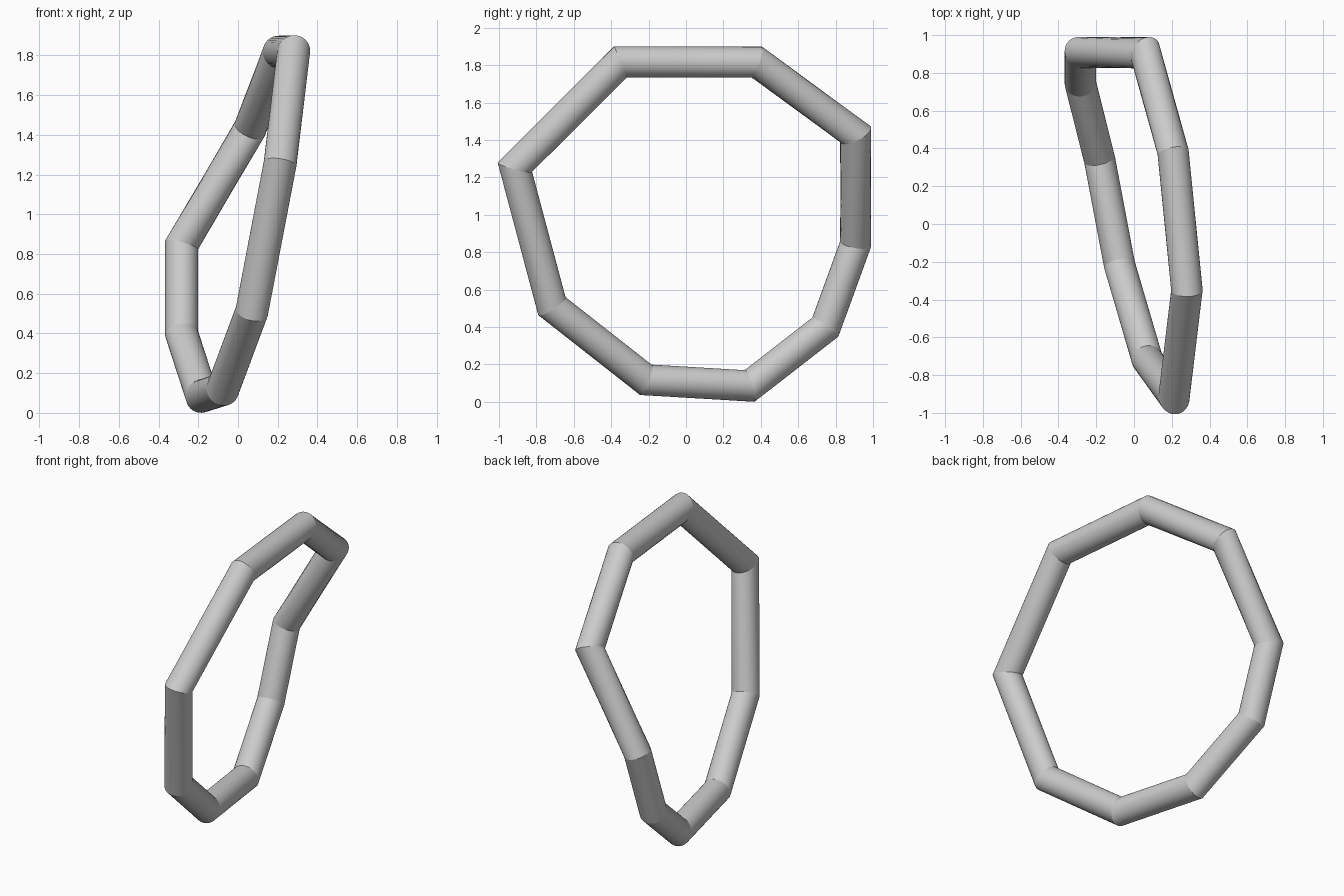
import bpy, bmesh, math
from mathutils import Vector

cube = bpy.data.objects.get("Cube")
if cube:
    bpy.data.objects.remove(cube, do_unlink=True)

RADIUS, SIDES = 0.083, 32

# Corner points of the bent ring's centre line
path = [Vector(p) for p in (
    (0.28, -0.35, 1.818), (0.207, 0.38, 1.816), (0.06, 0.907, 1.43),
    (-0.284, 0.907, 0.845), (-0.284, 0.745, 0.40), (-0.182, 0.34, 0.085),
    (-0.077, -0.215, 0.118), (0.07, -0.717, 0.512), (0.212, -0.915, 1.255))]


def mitre_ring(bm, before, corner, after):
    """Circle of vertices on the mitre plane of a corner."""
    d1 = (corner - before).normalized()
    d2 = (after - corner).normalized()
    axis = (d1 + d2).normalized()
    outward = (d1 - d2).normalized()
    stretch = 1 / axis.dot(d1) - 1
    u = (Vector((1, 0, 0)) - axis * axis.x).normalized()
    v = axis.cross(u)
    ring = []
    for i in range(SIDES):
        a = math.tau * i / SIDES
        p = (u * math.cos(a) + v * math.sin(a)) * RADIUS
        p += outward * p.dot(outward) * stretch
        ring.append(bm.verts.new(corner + p))
    return ring


# Closed tube with mitred corners
bm = bmesh.new()
n = len(path)
rings = [mitre_ring(bm, path[i - 1], path[i], path[(i + 1) % n]) for i in range(n)]
for i, ring in enumerate(rings):
    following = rings[(i + 1) % n]
    for j in range(SIDES):
        k = (j + 1) % SIDES
        bm.faces.new((ring[j], ring[k], following[k], following[j])).smooth = True
bmesh.ops.recalc_face_normals(bm, faces=bm.faces)

# Crisp creases at the mitres
for ring in rings:
    for j in range(SIDES):
        bm.edges.get((ring[j - 1], ring[j])).smooth = False

mesh = bpy.data.meshes.new("bent_tube_ring")
bm.to_mesh(mesh)
bm.free()
ring_object = bpy.data.objects.new("bent_tube_ring", mesh)
bpy.context.collection.objects.link(ring_object)

# Plain grey
grey = bpy.data.materials.new("plain_grey")
grey.use_nodes = True
colour = (0.6, 0.6, 0.6, 1)
grey.diffuse_color = colour
grey.node_tree.nodes["Principled BSDF"].inputs["Base Color"].default_value = colour
mesh.materials.append(grey)
